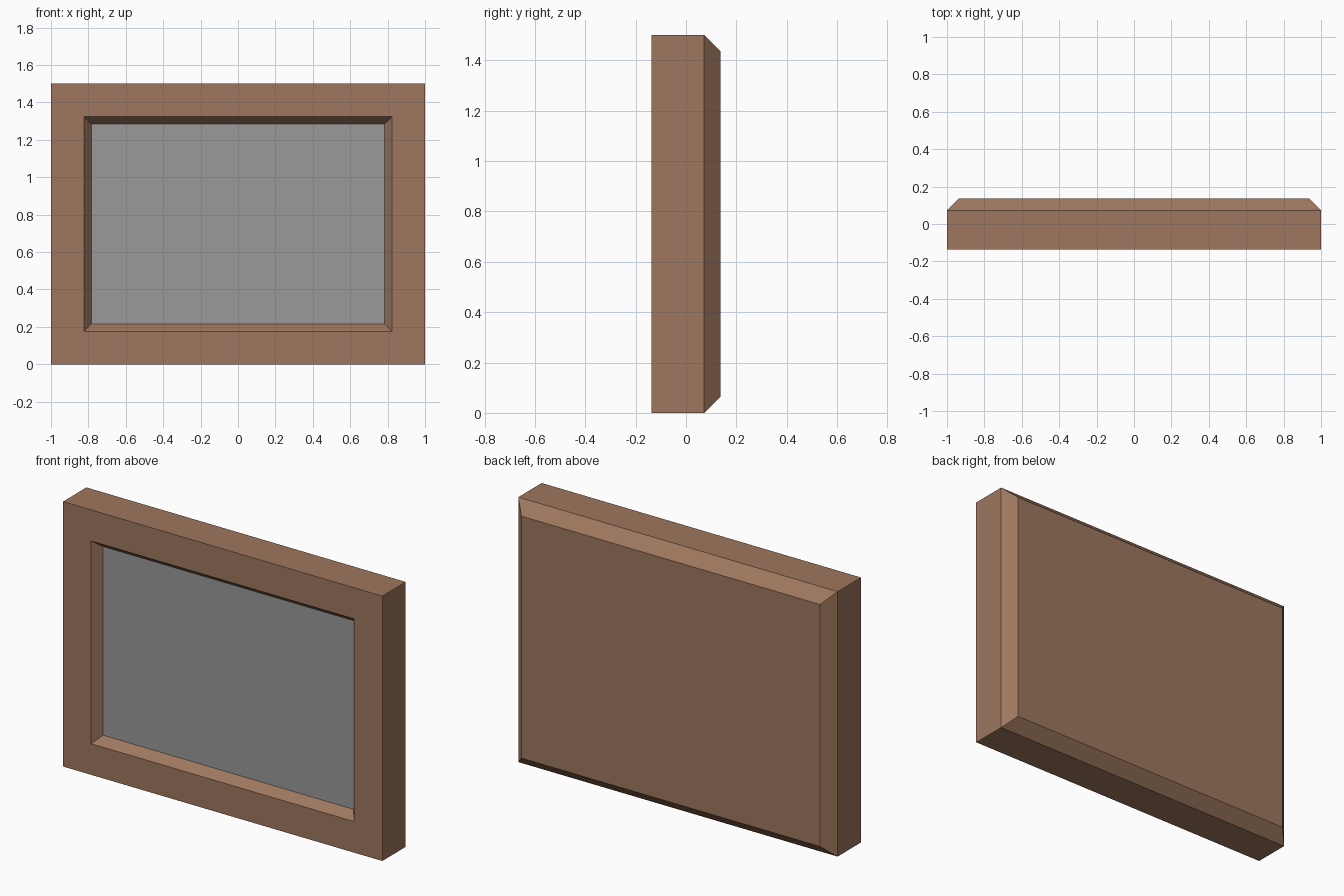
import bpy, bmesh

if "Cube" in bpy.data.objects:
    bpy.data.objects.remove(bpy.data.objects["Cube"])

def material(name, rgb):
    m = bpy.data.materials.new(name)
    m.diffuse_color = (*rgb, 1.0)
    m.use_nodes = True
    m.node_tree.nodes["Principled BSDF"].inputs["Base Color"].default_value = m.diffuse_color
    return m

brown = material("brown_wood", (0.342, 0.184, 0.112))
grey = material("grey_panel", (0.319, 0.319, 0.319))

def ring(bm, inset, y):
    """Rectangle of the frame outline, moved inwards, at depth y."""
    x, lo, hi = 1.0 - inset, inset, 1.5 - inset
    return [bm.verts.new(p) for p in
            ((-x, y, lo), (x, y, lo), (x, y, hi), (-x, y, hi))]

def add_object(name, bm, mat):
    bmesh.ops.recalc_face_normals(bm, faces=bm.faces[:])
    mesh = bpy.data.meshes.new(name)
    bm.to_mesh(mesh)
    bm.free()
    mesh.materials.append(mat)
    ob = bpy.data.objects.new(name, mesh)
    bpy.context.collection.objects.link(ob)
    return ob

FRONT, SHOULDER, BACK = -0.1375, 0.072, 0.1375
RECESS = FRONT + 0.05

# Frame: recess edge, front lip, sides, chamfer and closed back
bm = bmesh.new()
profile = [(0.216, RECESS), (0.176, FRONT), (0.0, FRONT),
           (0.0, SHOULDER), (0.065, BACK)]
rings = [ring(bm, i, y) for i, y in profile]
for a, b in zip(rings, rings[1:]):
    for k in range(4):
        n = (k + 1) % 4
        bm.faces.new((a[k], a[n], b[n], b[k]))
bm.faces.new(rings[-1])
add_object("frame", bm, brown)

# Picture panel closing the recess, facing the front
bm = bmesh.new()
bm.faces.new(ring(bm, 0.216, RECESS))
panel = add_object("picture_panel", bm, grey)
if panel.data.polygons[0].normal.y > 0:
    panel.data.flip_normals()
